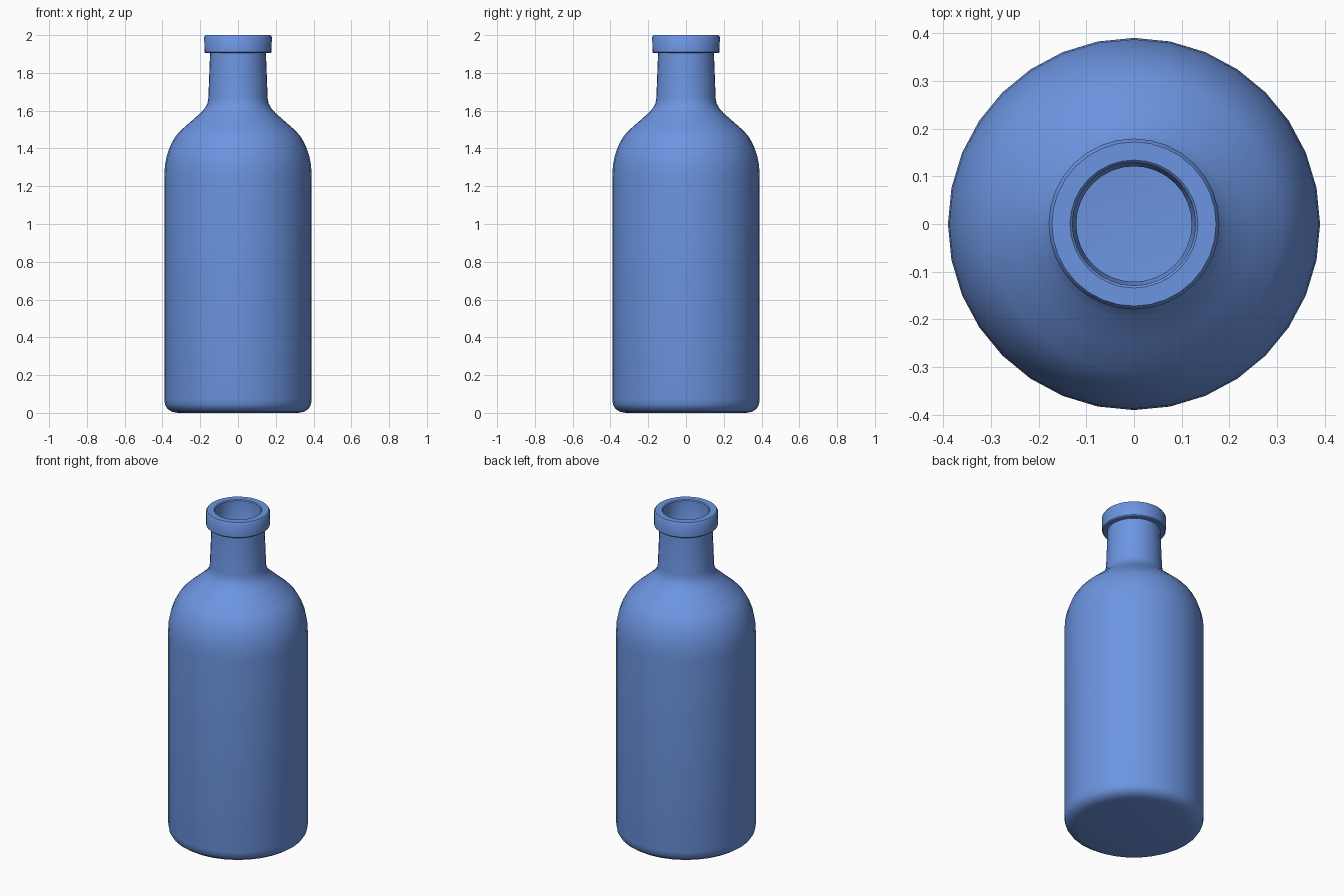
import bpy, bmesh, math

if "Cube" in bpy.data.objects:
    bpy.data.objects.remove(bpy.data.objects["Cube"])

SEGMENTS = 32

# Single blue colour
blue = bpy.data.materials.new("bottle_blue")
blue.diffuse_color = (0.15, 0.30, 0.75, 1)
blue.use_nodes = True
blue.node_tree.nodes["Principled BSDF"].inputs["Base Color"].default_value = blue.diffuse_color

# Outer profile (radius, height): base, body, shoulder, neck, lip
outer = [(0, 0), (0.32, 0), (0.35, 0.006), (0.374, 0.022), (0.386, 0.042), (0.39, 0.07),
         (0.39, 1.25), (0.387, 1.31), (0.376, 1.365), (0.358, 1.415), (0.335, 1.458),
         (0.307, 1.492), (0.25, 1.542), (0.196, 1.59), (0.175, 1.614), (0.162, 1.638),
         (0.157, 1.668), (0.148, 1.905),
         (0.172, 1.905), (0.178, 1.911), (0.179, 1.99), (0.172, 2.0)]
# Inner profile: mouth, neck, shoulder, inner wall and floor
inner = [(0.134, 2.0), (0.129, 1.995), (0.128, 1.90), (0.121, 1.88), (0.125, 1.66),
         (0.145, 1.60), (0.23, 1.52), (0.285, 1.468), (0.33, 1.40), (0.355, 1.31), (0.36, 1.25),
         (0.36, 0.08), (0.345, 0.042), (0.31, 0.03), (0, 0.03)]


def lathe(name, profile):
    bm = bmesh.new()
    rings = []
    for r, z in profile:
        if r == 0:
            rings.append([bm.verts.new((0, 0, z))])
        else:
            rings.append([bm.verts.new((r * math.cos(2 * math.pi * i / SEGMENTS),
                                        r * math.sin(2 * math.pi * i / SEGMENTS), z))
                          for i in range(SEGMENTS)])
    for a, b in zip(rings, rings[1:]):
        for i in range(SEGMENTS):
            j = (i + 1) % SEGMENTS
            if len(a) == 1:
                bm.faces.new((a[0], b[j], b[i]))
            elif len(b) == 1:
                bm.faces.new((a[i], a[j], b[0]))
            else:
                bm.faces.new((a[i], a[j], b[j], b[i]))
    bmesh.ops.recalc_face_normals(bm, faces=bm.faces)
    mesh = bpy.data.meshes.new(name)
    bm.to_mesh(mesh)
    bm.free()
    mesh.materials.append(blue)
    obj = bpy.data.objects.new(name, mesh)
    bpy.context.collection.objects.link(obj)
    bpy.context.view_layer.objects.active = obj
    obj.select_set(True)
    bpy.ops.object.shade_smooth_by_angle(angle=math.radians(40))
    return obj


# Hollow bottle as one closed revolved shell
lathe("bottle", outer + inner)
